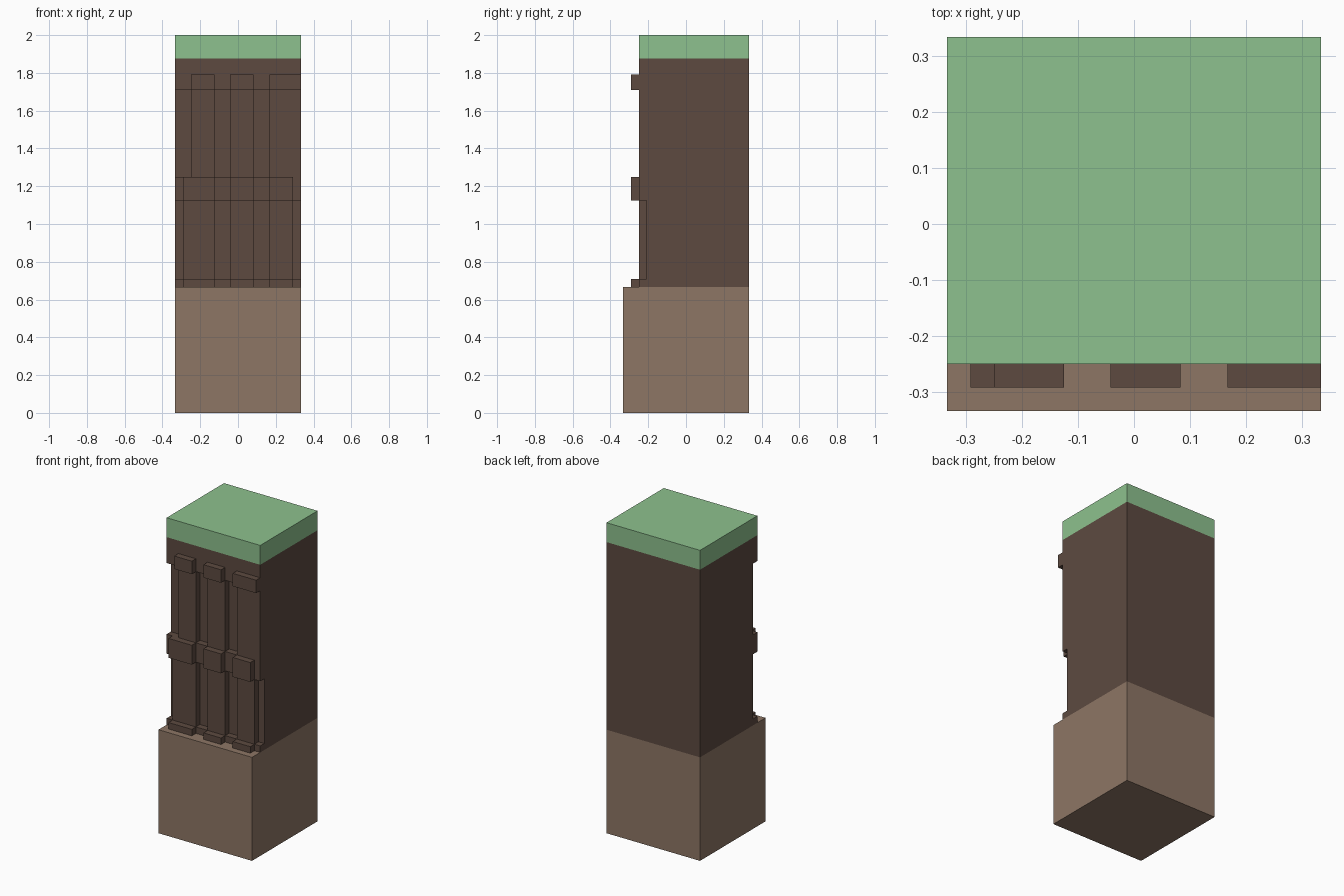
import bpy, bmesh

cube = bpy.data.objects.get("Cube")
if cube:
    bpy.data.objects.remove(cube, do_unlink=True)

U = 1 / 24  # block grid unit: the pillar is 16 x 16 x 48 units


def material(name, rgb):
    lin = [((c / 255 + 0.055) / 1.055) ** 2.4 for c in rgb] + [1.0]
    m = bpy.data.materials.new(name)
    m.use_nodes = True
    m.diffuse_color = lin
    m.node_tree.nodes["Principled BSDF"].inputs["Base Color"].default_value = lin
    return m


GREEN = material("grass green", (141, 193, 142))
DARK = material("dark brown", (93, 74, 64))
LIGHT = material("light brown", (141, 118, 101))


def extrude_profile(name, profile, x0, x1, mat):
    """Extrude a (y, z) outline from x0 to x1, all in grid units."""
    bm = bmesh.new()
    face = bm.faces.new([bm.verts.new((x0 * U, y * U, z * U)) for y, z in profile])
    ext = bmesh.ops.extrude_face_region(bm, geom=[face])
    verts = [g for g in ext["geom"] if isinstance(g, bmesh.types.BMVert)]
    bmesh.ops.translate(bm, verts=verts, vec=((x1 - x0) * U, 0, 0))
    bmesh.ops.recalc_face_normals(bm, faces=bm.faces)
    mesh = bpy.data.meshes.new(name)
    bm.to_mesh(mesh)
    bm.free()
    mesh.materials.append(mat)
    obj = bpy.data.objects.new(name, mesh)
    bpy.context.collection.objects.link(obj)
    return obj


def box(name, x0, x1, y0, y1, z0, z1, mat):
    return extrude_profile(name, [(y0, z0), (y1, z0), (y1, z1), (y0, z1)], x0, x1, mat)


# Base block and grass cap
box("base_block", -8, 8, -8, 8, 0, 16, LIGHT)
box("grass_cap", -8, 8, -6, 8, 45, 48, GREEN)

# Trunk: its front has two recessed panels between horizontal bands
extrude_profile("trunk", [
    (8, 16), (8, 45), (-6, 45), (-6, 41), (-5, 41), (-5, 30),
    (-6, 30), (-6, 27), (-5, 27), (-5, 17), (-6, 17), (-6, 16)], -8, 8, DARK)

# Vertical ribs fill the panels, with raised blocks on the bands
lower_spans = [(-7, -3), (-1, 2), (4, 7)]
upper_spans = [(-6, -3), (-1, 2), (4, 8)]
for side, low, high in zip(("right", "middle", "left"), lower_spans, upper_spans):
    box(f"lower_rib_{side}", *low, -6, -5, 17, 27, DARK)
    box(f"upper_rib_{side}", *high, -6, -5, 30, 41, DARK)
    box(f"foot_block_{side}", *low, -7, -6, 16, 17, DARK)
    box(f"middle_block_{side}", *low, -7, -6, 27, 30, DARK)
    box(f"top_block_{side}", *high, -7, -6, 41, 43, DARK)
